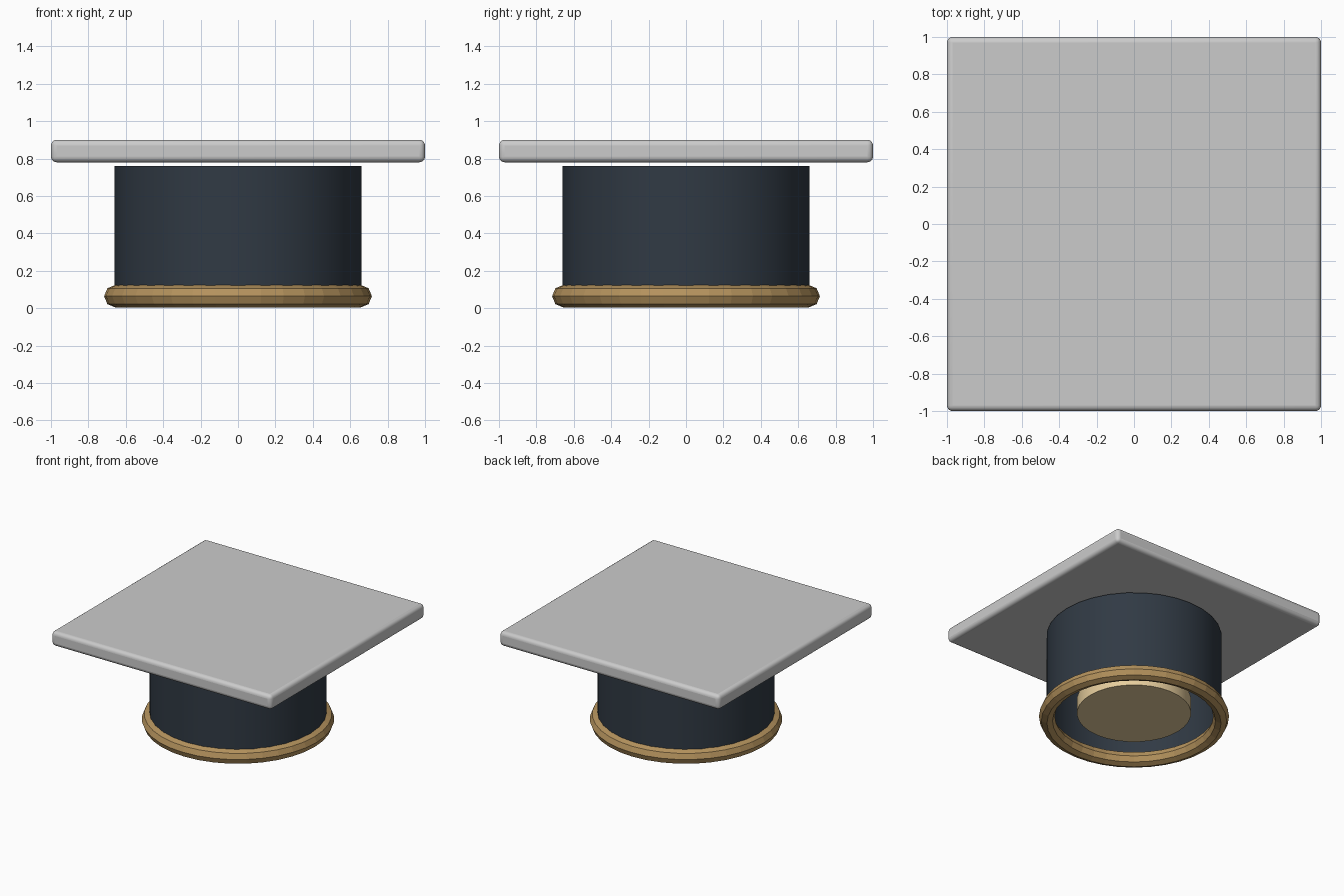
import bpy

if "Cube" in bpy.data.objects:
    bpy.data.objects.remove(bpy.data.objects["Cube"])


def material(name, rgb):
    m = bpy.data.materials.new(name)
    m.diffuse_color = (*rgb, 1)
    m.use_nodes = True
    m.node_tree.nodes["Principled BSDF"].inputs["Base Color"].default_value = m.diffuse_color
    return m


navy = material("navy", (0.030, 0.042, 0.058))
gold = material("gold", (0.46, 0.29, 0.11))
cream = material("cream", (0.80, 0.62, 0.34))


def finish(name, mat=None):
    ob = bpy.context.object
    ob.name = name
    if mat:
        ob.data.materials.append(mat)
    return ob


# Square top plate with rounded edges
bpy.ops.mesh.primitive_cube_add(size=1, location=(0, 0, 0.84))
plate = finish("top_plate")
plate.scale = (2, 2, 0.12)
bpy.ops.object.transform_apply(location=False, rotation=False, scale=True)
bevel = plate.modifiers.new("rounded_edges", 'BEVEL')
bevel.width = 0.03
bevel.segments = 4
bpy.ops.object.shade_smooth_by_angle()

# Open drum wall
bpy.ops.mesh.primitive_cylinder_add(vertices=32, radius=0.66, depth=0.70,
                                    end_fill_type='NOTHING', location=(0, 0, 0.41))
finish("drum_wall", navy)
bpy.ops.object.shade_smooth_by_angle()

# Eight-sided trim ring round the lower rim
bpy.ops.mesh.primitive_torus_add(major_radius=0.656, minor_radius=0.06,
                                 major_segments=36, minor_segments=8,
                                 location=(0, 0, 0.064))
finish("trim_ring", gold)

# Pale disc inside the drum
bpy.ops.mesh.primitive_cylinder_add(vertices=32, radius=0.43, depth=0.12,
                                    location=(0, 0, 0.15))
finish("inner_disc", cream)
bpy.ops.object.shade_smooth_by_angle()
